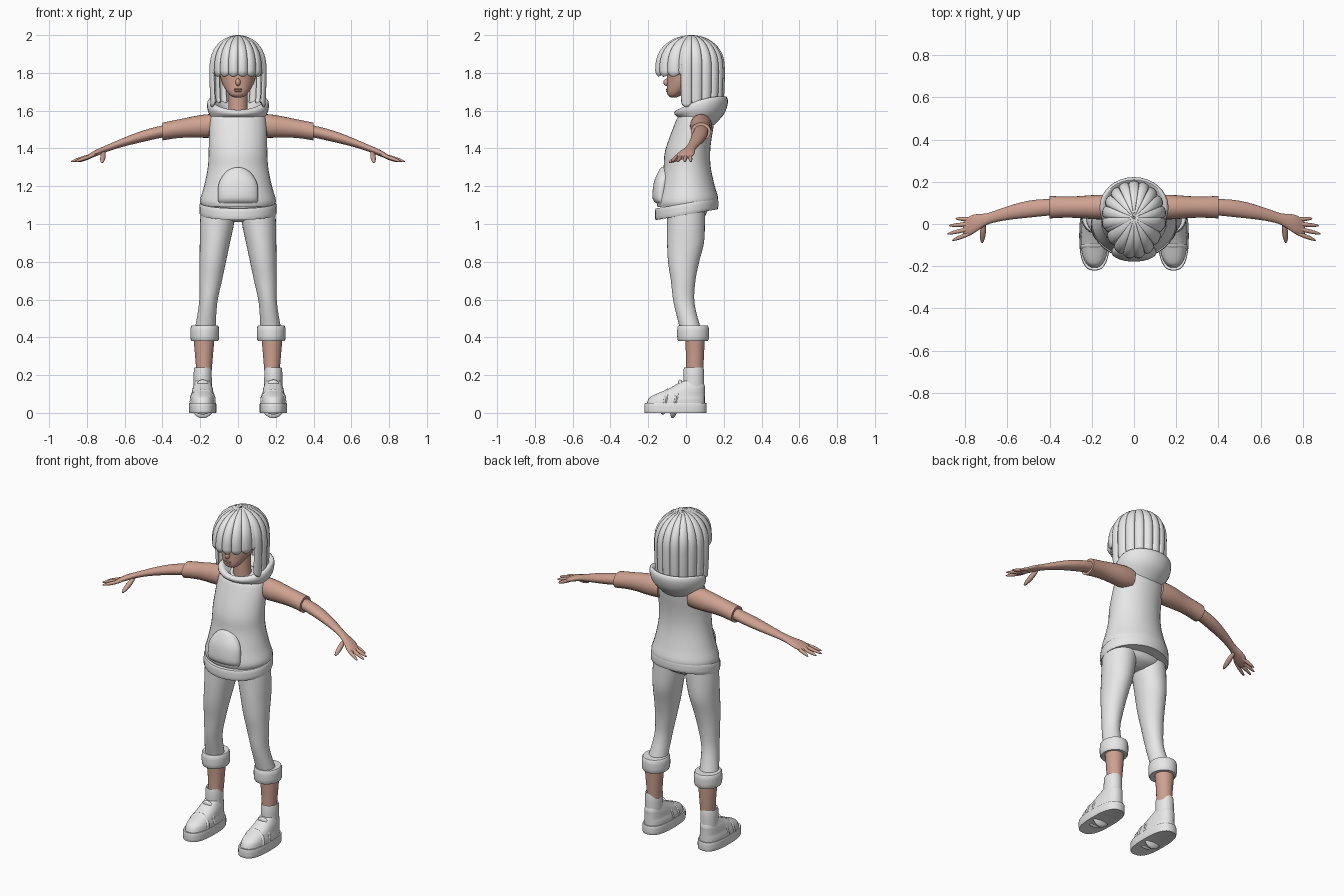
import bpy, bmesh, math
from math import sin, cos, pi
from mathutils import Matrix, Vector

cube = bpy.data.objects.get("Cube")
if cube:
    bpy.data.objects.remove(cube, do_unlink=True)


def material(name, rgb):
    m = bpy.data.materials.new(name)
    m.use_nodes = True
    colour = (*rgb, 1)
    m.diffuse_color = colour
    m.node_tree.nodes["Principled BSDF"].inputs["Base Color"].default_value = colour
    return m


WHITE = material("plain white", (0.8, 0.8, 0.8))
SKIN = material("warm skin", (0.62, 0.36, 0.28))


def refine(rows, steps):
    """Catmull-Rom interpolation between the rows of a profile."""
    out = []
    for i in range(len(rows) - 1):
        before, start = rows[max(i - 1, 0)], rows[i]
        end, after = rows[i + 1], rows[min(i + 2, len(rows) - 1)]
        for k in range(steps):
            t = k / steps
            out.append([q + t / 2 * (r - p + t * (2*p - 5*q + 4*r - s + t * (3*(q - r) + s - p)))
                        for p, q, r, s in zip(before, start, end, after)])
    return out + [rows[-1]]


def finish(name, bm, mat):
    """Turn a bmesh into a smooth-shaded object of one colour."""
    bmesh.ops.recalc_face_normals(bm, faces=bm.faces)
    me = bpy.data.meshes.new(name)
    bm.to_mesh(me)
    bm.free()
    me.materials.append(mat)
    me.shade_smooth()
    me.set_sharp_from_angle(angle=math.radians(45))
    ob = bpy.data.objects.new(name, me)
    bpy.context.collection.objects.link(ob)
    return ob


def surface(name, rings, mat, closed=True):
    """Join rings of points; closed rings are also capped at both ends."""
    bm = bmesh.new()
    grid = [[bm.verts.new(p) for p in ring] for ring in rings]
    count = len(grid[0])
    for low, high in zip(grid, grid[1:]):
        for i in range(count if closed else count - 1):
            j = (i + 1) % count
            bm.faces.new((low[i], low[j], high[j], high[i]))
    if closed:
        bm.faces.new(grid[0])
        bm.faces.new(grid[-1])
    return finish(name, bm, mat)


def circle(count=32, power=2):
    """Points round a unit circle, squarer for a higher power."""
    pts = []
    for i in range(count):
        c, s = cos(2 * pi * i / count), sin(2 * pi * i / count)
        pts.append((math.copysign(abs(c) ** (2 / power), c), math.copysign(abs(s) ** (2 / power), s)))
    return pts


def upright(name, rows, mat, centre=lambda z: 0, tilt=lambda z: 0, sag=0, power=2, steps=4):
    """Loft of rings up z; rows are (z, half width, front y, back y)."""
    rings = []
    for z, half, front, back in refine(rows, steps):
        rings.append([(centre(z) + half * c, (front + back) / 2 + (back - front) / 2 * s,
                       z + tilt(z) * s - sag * s * s) for c, s in circle(power=power)])
    return surface(name, rings, mat)


def band(name, low, high, half, front, back, mat, edge=0.01, **options):
    """Upright band with rounded rims."""
    tight = (half - edge, front + edge, back - edge)
    full = (half, front, back)
    rows = [(low, *tight), (low + edge / 2, *full), (high - edge / 2, *full), (high, *tight)]
    return upright(name, rows, mat, steps=3, **options)


def blob(name, centre, radii, mat, direction=(0, 0, 1)):
    """Ellipsoid whose own z axis points along the direction."""
    turn = Vector(direction).to_track_quat("Z", "Y").to_matrix().to_4x4()
    place = Matrix.Translation(centre) @ turn @ Matrix.Diagonal((*radii, 1))
    bm = bmesh.new()
    bmesh.ops.create_uvsphere(bm, u_segments=20, v_segments=12, radius=1, matrix=place)
    return finish(name, bm, mat)


def finger(name, base, tip, thick):
    """Slim rounded finger between two points."""
    base, tip = Vector(base), Vector(tip)
    length = (tip - base).length / 2
    return blob(name, (base + tip) / 2, (thick, thick, length), SKIN, tip - base)


def arm(name, rows, side):
    """Loft along the bent arm line; rows are (x, half depth, half height)."""
    rings = []
    for x, deep, high in refine(rows, 4):
        y = 0.08 - max(0, x - 0.36) ** 2 / 2
        z = 1.52 - 0.34 * (x - 0.1) ** 2
        rings.append([(side * x, y + deep * c, z + high * s) for c, s in circle(24)])
    return surface(name, rings, SKIN)


def hair(name, start, end, locks, wide, deep, bottom, tuck):
    """Shell of hair locks: a dome at the crown, then a fall to the bottom edge."""
    top, dome, steps = 1.994, 0.18, 12
    profile = []
    for k in range(steps + 1):
        a = max(0.03, pi / 2 * k / steps)
        profile.append((top - dome * (1 - abs(cos(a)) ** 0.83), sin(a), 0))
    for k in range(1, steps + 1):
        t = k / steps
        profile.append((top - dome + (bottom - top + dome) * t, 1 - tuck * t * t, t ** 3))
    count = locks * 10
    rings = []
    for z, spread, edge in profile:
        ring = []
        for i in range(count + 1):
            a = math.radians(start + (end - start) * i / count)
            lobe = abs(sin(pi * i / 10)) ** 0.6
            r = spread * (0.91 + 0.09 * lobe)
            ring.append((wide * r * cos(a), 0.03 + deep * r * sin(a), z + 0.03 * edge * (1 - lobe)))
        rings.append(ring)
    shell = surface(name, rings, WHITE, closed=False)
    mod = shell.modifiers.new("thickness", "SOLIDIFY")
    mod.thickness, mod.offset = 0.012, 0


# Head, nose, lips and neck
upright("head", [
    (1.67, .02, -.08, -.05), (1.69, .05, -.1, -.01), (1.76, .09, -.1, .1), (1.86, .1, -.1, .14),
    (1.92, .09, -.07, .12), (1.96, .02, .01, .05)], SKIN)
blob("nose", (0, -.1, 1.75), (.014, .02, .02), SKIN, (0, .3, 1))
for part, z in (("lower_lip", 1.704), ("upper_lip", 1.713)):
    blob(part, (0, -.095, z), (.023, .011, .006), SKIN)
upright("neck", [(1.55, .06, -.01, .1), (1.62, .05, -.01, .09), (1.73, .05, -.01, .09)], SKIN)

# Hair: long back curtain and short fringe
hair("back_hair", -20, 200, 11, .147, .17, bottom=1.62, tuck=.05)
hair("fringe", 180, 360, 8, .138, .19, bottom=1.783, tuck=.08)

# Sleeveless top with its hem band, front pocket and lowered hood
upright("top_body", [
    (1.6, .07, -.01, .11), (1.58, .13, -.04, .14), (1.54, .15, -.06, .15), (1.4, .155, -.11, .13),
    (1.3, .16, -.12, .13), (1.2, .18, -.14, .15), (1.13, .2, -.155, .17), (1.1, .195, -.15, .165)],
    WHITE, tilt=lambda z: .01)
band("hem_band", 1.05, 1.11, .203, -.163, .17, WHITE, tilt=lambda z: .028)
upright("front_pocket", [
    (1.11, .1, -.16, -.09), (1.14, .107, -.178, -.09), (1.22, .1, -.17, -.08),
    (1.28, .06, -.145, -.07), (1.3, .02, -.13, -.07)], WHITE)
upright("hood", [
    (1.59, .07, -.01, .11), (1.64, .12, -.03, .18), (1.66, .15, -.04, .21), (1.64, .163, -.06, .222),
    (1.6, .16, -.06, .2), (1.56, .14, -.04, .14)],
    WHITE, tilt=lambda z: .6 * (z - 1.6), sag=.02)

# Hips joining the trouser legs
upright("trouser_hips", [
    (1.13, .18, -.11, .13), (1.06, .185, -.1, .11), (1.03, .13, -.08, .09), (1.01, .05, -.04, .05)],
    WHITE)

for side, label in ((1, "left_"), (-1, "right_")):
    # Arm: sleeve, forearm with palm, fingers and thumb
    arm(label + "sleeve", [(.1, .055, .06), (.17, .058, .062), (.3, .05, .05), (.4, .053, .047)], side)
    arm(label + "forearm", [
        (.37, .038, .032), (.5, .04, .03), (.65, .028, .02), (.7, .028, .018), (.75, .042, .017),
        (.78, .044, .014), (.81, .03, .007)], side)
    for k, (part, x, y) in enumerate((("little", .845, .026), ("ring", .876, -.008),
                                      ("middle", .885, -.047), ("index", .862, -.078))):
        finger(label + part + "_finger", (side * .75, .02 - .018 * k, 1.37), (side * x, y, 1.33), .01)
    finger(label + "thumb", (side * .71, .02, 1.385), (side * .72, -.09, 1.325), .014)

    # Trouser leg, rolled cuff and bare shin
    upright(label + "trouser_leg", [
        (1.1, .095, -.1, .1), (1, .09, -.1, .1), (.9, .08, -.1, .095), (.8, .07, -.095, .07),
        (.7, .06, -.08, .05), (.58, .048, -.065, .045), (.44, .055, -.03, .08)],
        WHITE, centre=lambda z: side * (.1 + .112 * (1.1 - z)))
    band(label + "cuff", .38, .463, .074, -.045, .12, WHITE, edge=.016, centre=lambda z: side * .176)
    upright(label + "shin", [(.4, .056, -.005, .1), (.3, .047, 0, .095), (.21, .04, 0, .09)],
            SKIN, centre=lambda z: side * .18)

    # Sock and strapped shoe
    foot = lambda z: side * .187
    band(label + "sock", .08, .232, .047, -.013, .095, WHITE, centre=foot)
    band(label + "sole", 0, .05, .072, -.22, .109, WHITE, edge=.006, centre=foot, power=2.6)
    upright(label + "shoe_upper", [
        (.04, .066, -.21, .1), (.07, .065, -.2, .1), (.09, .06, -.18, .1), (.12, .055, -.11, .1),
        (.14, .05, -.07, .1), (.17, .04, -.02, .09)], WHITE, centre=foot, power=2.4)
    for part, y, height in (("toe_strap", -.11, .07), ("ankle_strap", -.055, .09)):
        blob(label + part, (foot(0), y, .06), (.069, .024, height), WHITE, (0, .2, 1))
    blob(label + "shoe_tongue", (foot(0), -.025, .145), (.034, .016, .032), WHITE, (0, -.3, 1))
